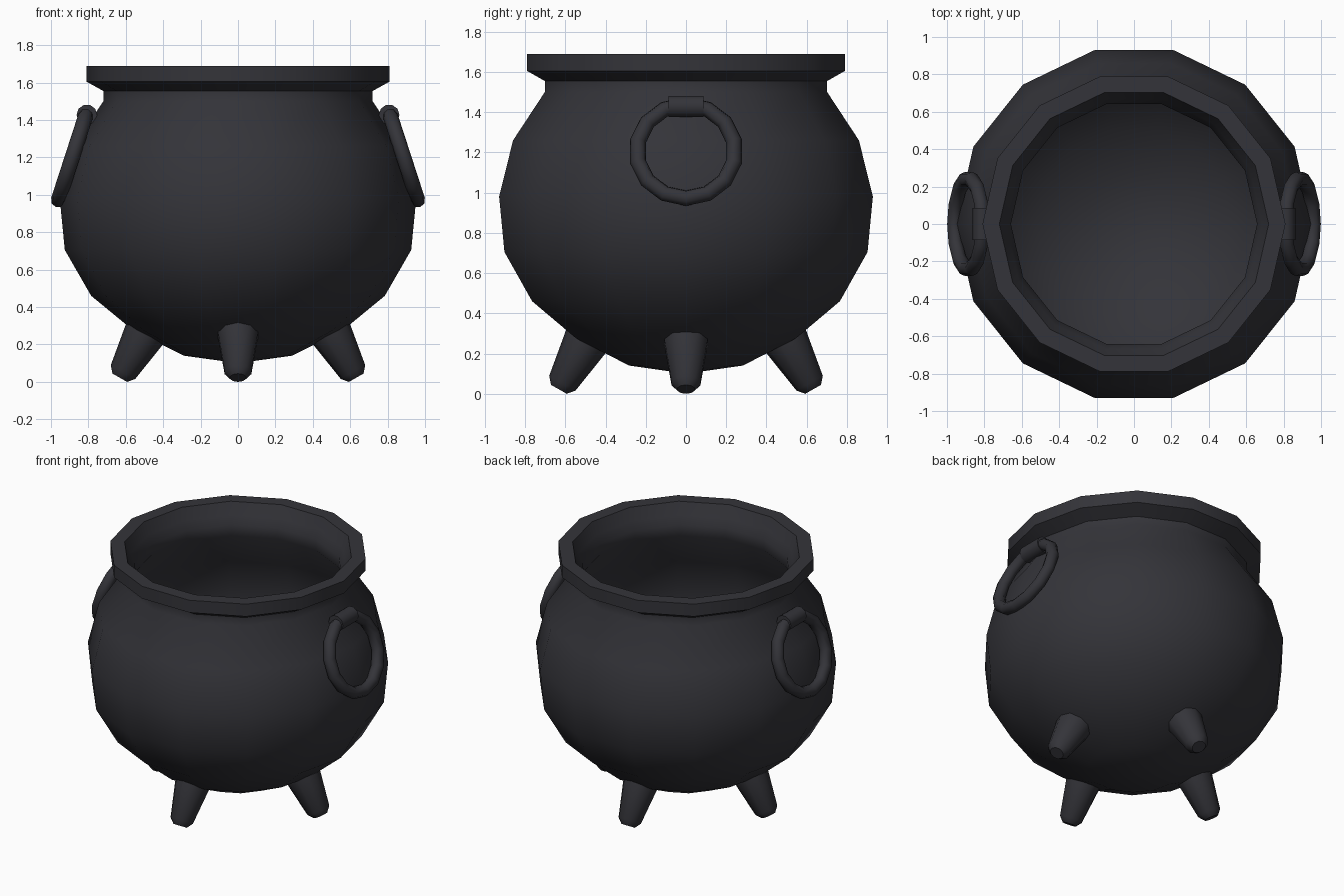
import bpy, bmesh, math
from mathutils import Matrix, Vector

if "Cube" in bpy.data.objects:
    bpy.data.objects.remove(bpy.data.objects["Cube"])

iron = bpy.data.materials.new("dark iron")
iron.diffuse_color = (0.034, 0.034, 0.041, 1)
iron.use_nodes = True
iron.node_tree.nodes["Principled BSDF"].inputs["Base Color"].default_value = iron.diffuse_color


def finish(name, bm, angle=40):
    bmesh.ops.remove_doubles(bm, verts=bm.verts, dist=1e-5)
    bmesh.ops.recalc_face_normals(bm, faces=bm.faces)
    me = bpy.data.meshes.new(name)
    bm.to_mesh(me)
    bm.free()
    me.materials.append(iron)
    ob = bpy.data.objects.new(name, me)
    bpy.context.collection.objects.link(ob)
    bpy.ops.object.select_all(action='DESELECT')
    ob.select_set(True)
    bpy.context.view_layer.objects.active = ob
    bpy.ops.object.shade_smooth_by_angle(angle=math.radians(angle))
    return ob


def lathe(profile, sides, matrix=Matrix()):
    """Revolve (radius, z) points around z, then place with a matrix."""
    bm = bmesh.new()
    vs = [bm.verts.new((r, 0, z)) for r, z in profile]
    es = [bm.edges.new(p) for p in zip(vs, vs[1:])]
    bmesh.ops.spin(bm, geom=vs + es, cent=(0, 0, 0), axis=(0, 0, 1),
                   angle=2 * math.pi, steps=sides, use_merge=True)
    bm.transform(matrix)
    return bm


# Pot: outer wall, flared rim, then inner wall
outer = [(0, 0.10), (0.29, 0.14), (0.56, 0.275), (0.785, 0.46), (0.926, 0.705),
         (0.953, 0.98), (0.882, 1.26), (0.72, 1.50), (0.72, 1.555)]
rim = [(0.81, 1.605), (0.81, 1.69), (0.72, 1.69), (0.685, 1.61)]
inner = [(0.658, 1.555), (0.658, 1.48), (0.82, 1.23), (0.89, 0.98),
         (0.865, 0.725), (0.735, 0.50), (0.525, 0.33), (0.27, 0.20), (0, 0.16)]
finish("cauldron_pot", lathe(outer + rim + inner, 14))

# Four splayed legs with rounded tips
leg = [(0, 0), (0.045, 0), (0.075, 0.035), (0.12, 0.31), (0, 0.31)]
for i, side in enumerate(("right", "back", "left", "front")):
    m = (Matrix.Rotation(i * math.pi / 2, 4, 'Z')
         @ Matrix.Translation((0.632, 0, 0.022))
         @ Matrix.Rotation(math.radians(-29.5), 4, 'Y'))
    finish(side + "_leg", lathe(leg, 10, m), 50)

# Hanging rings and the lugs that hold them
circle = [(0.245 + 0.04 * math.cos(a * math.pi / 4), 0.04 * math.sin(a * math.pi / 4))
          for a in range(9)]
lug = [(0, -0.086), (0.055, -0.086), (0.055, 0.086), (0, 0.086)]
for side, turn in (("right", 0), ("left", math.pi)):
    spin = Matrix.Rotation(turn, 4, 'Z')
    ring_m = (spin @ Matrix.Translation((0.885, 0, 1.205))
              @ Matrix.Rotation(math.radians(90 - 18), 4, 'Y'))
    finish(side + "_ring", lathe(circle, 14, ring_m), 60)
    lug_m = (spin @ Matrix.Translation((0.808, 0, 1.428))
             @ Matrix.Rotation(math.pi / 2, 4, 'X'))
    finish(side + "_lug", lathe(lug, 10, lug_m), 50)
